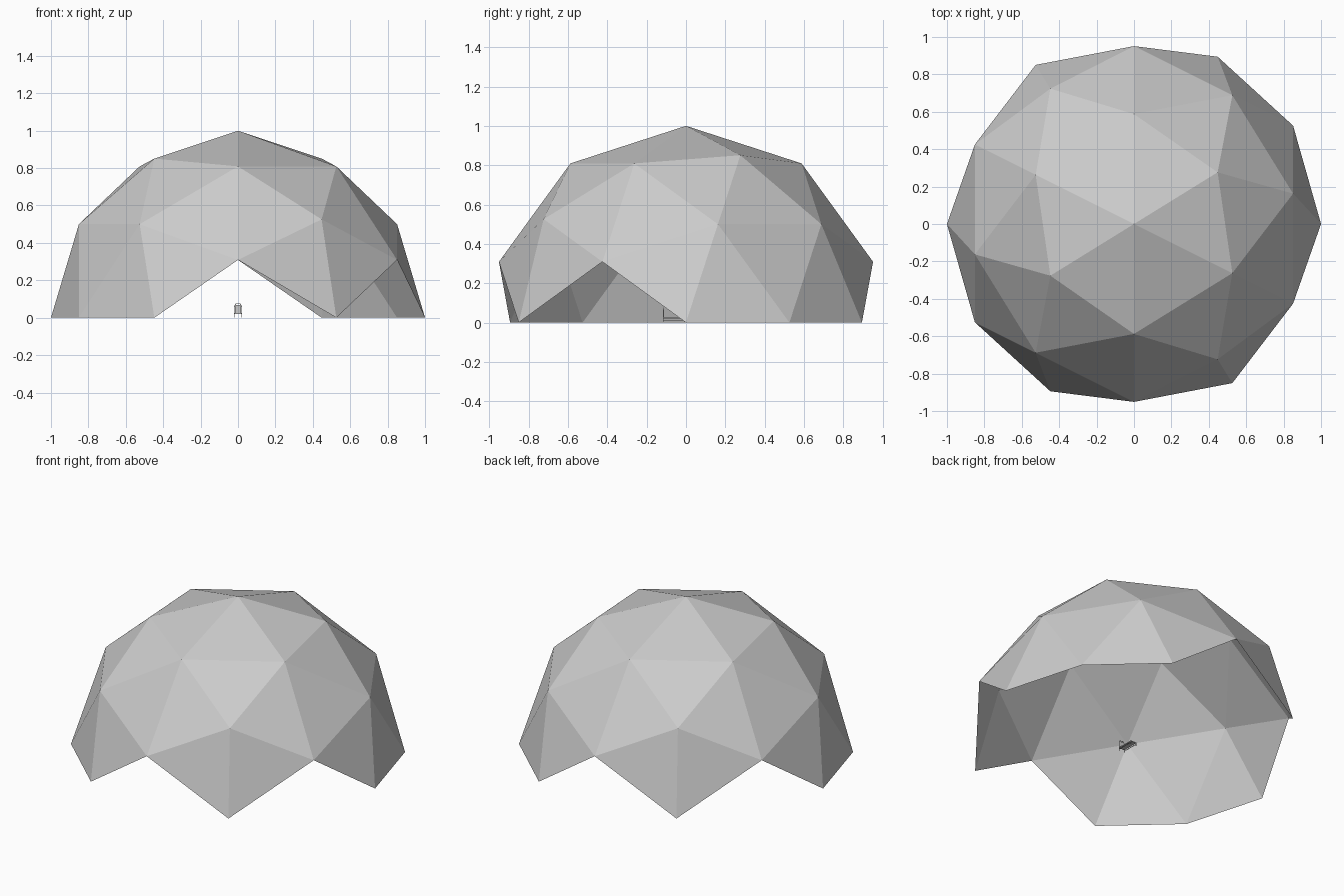
import bpy, bmesh, math
from itertools import combinations
from mathutils import Vector, Matrix

cube = bpy.data.objects.get("Cube")
if cube:
    bpy.data.objects.remove(cube, do_unlink=True)


def make_material(name, value):
    mat = bpy.data.materials.new(name)
    mat.use_nodes = True
    colour = (value, value, value, 1)
    mat.diffuse_color = colour
    mat.node_tree.nodes["Principled BSDF"].inputs["Base Color"].default_value = colour
    return mat


grey = make_material("light grey", 0.6)


def add_object(name, data):
    obj = bpy.data.objects.new(name, data)
    data.materials.append(grey)
    bpy.context.collection.objects.link(obj)
    return obj


# Geodesic dome: an icosahedron with an edge on top, split once onto the sphere
phi = (1 + math.sqrt(5)) / 2
corners = []
for s in (-1, 1):
    for t in (-phi, phi):
        corners += [Vector(p).normalized() for p in ((s, 0, t), (0, t, s), (t, s, 0))]
middles = [(a + b).normalized() for a, b in combinations(corners, 2) if (a - b).length < 1.1]

bm = bmesh.new()
for p in corners + middles:
    bm.verts.new(p)
bmesh.ops.convex_hull(bm, input=bm.verts)
# Keep only whole panels above ground, which leaves the four triangular doorways
low = [v for v in bm.verts if v.co.z < -0.01]
bmesh.ops.delete(bm, geom=low, context='VERTS')
bmesh.ops.rotate(bm, verts=bm.verts, matrix=Matrix.Rotation(math.atan(1 / phi), 3, 'Z'))
bmesh.ops.recalc_face_normals(bm, faces=bm.faces)
if sum(f.normal.dot(f.calc_center_median()) for f in bm.faces) < 0:
    bmesh.ops.reverse_faces(bm, faces=bm.faces)
mesh = bpy.data.meshes.new("dome_shell")
bm.to_mesh(mesh)
bm.free()
add_object("dome_shell", mesh)


# Small lounger inside the dome
def rod(name, points, radius=0.002):
    curve = bpy.data.curves.new(name, 'CURVE')
    curve.dimensions = '3D'
    curve.bevel_depth = radius
    curve.bevel_resolution = 1
    curve.use_fill_caps = True
    line = curve.splines.new('POLY')
    line.points.add(len(points) - 1)
    for point, co in zip(line.points, points):
        point.co = (*co, 1)
    return add_object(name, curve)


def box(name, centre, size):
    bm = bmesh.new()
    bmesh.ops.create_cube(bm, size=1)
    bmesh.ops.scale(bm, vec=size, verts=bm.verts)
    bmesh.ops.translate(bm, vec=centre, verts=bm.verts)
    mesh = bpy.data.meshes.new(name)
    bm.to_mesh(mesh)
    bm.free()
    return add_object(name, mesh)


half, back, front = 0.02, -0.115, -0.005
arch = [(-half, 0), (-half, 0.06), (-0.012, 0.074), (0.012, 0.074), (half, 0.06), (half, 0)]
rod("lounger_back_frame", [(x, back, z) for x, z in arch])
box("lounger_back_panel", (0, back, 0.045), (0.034, 0.004, 0.045))
box("lounger_seat", (0, (back + front) / 2, 0.022), (0.04, front - back, 0.005))
for side, x in (("right", -half), ("left", half)):
    rod("lounger_leg_" + side, [(x, front, 0), (x, front, 0.024)])
    rod("lounger_rail_" + side, [(x, back, 0.012), (x, front, 0.012)])
